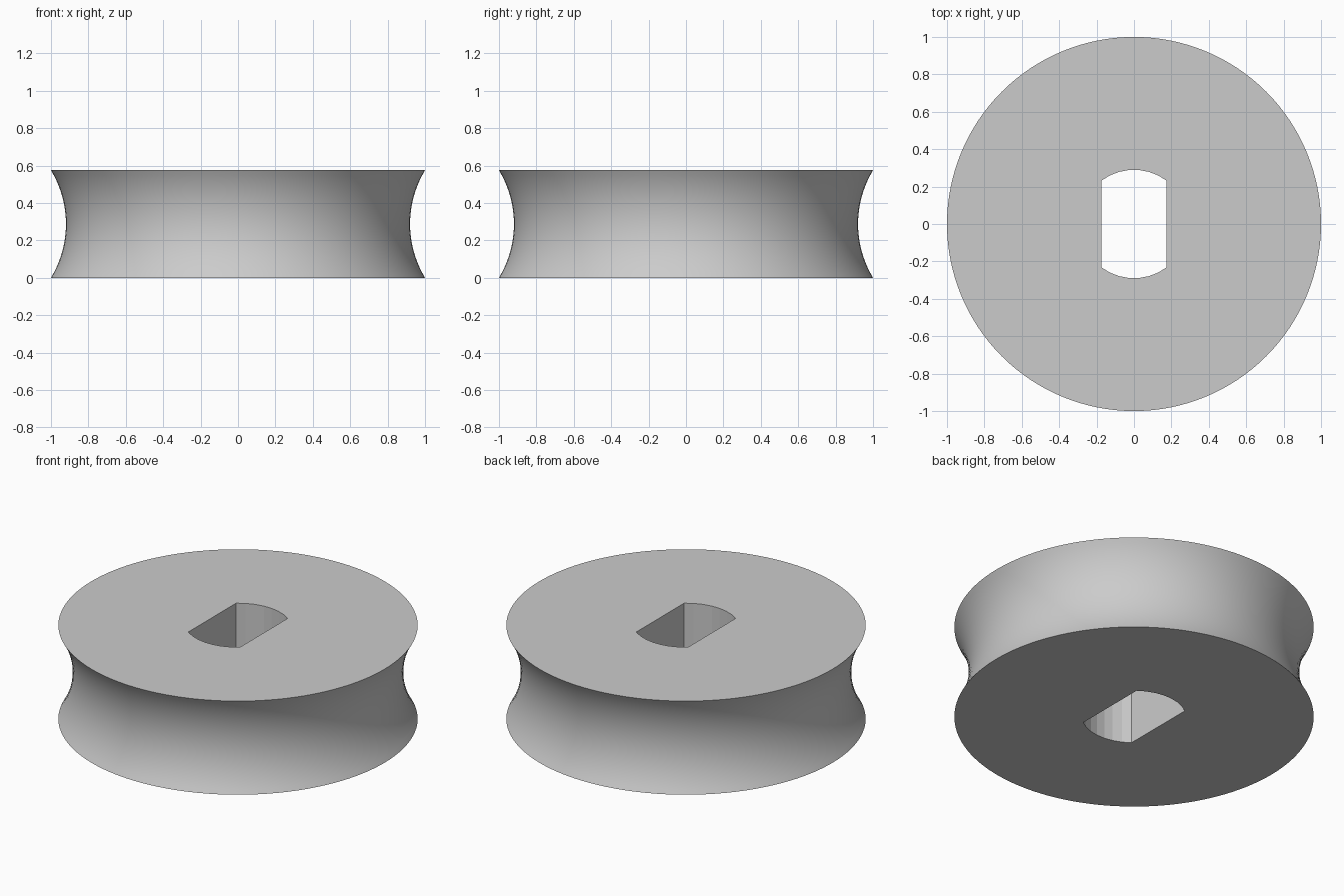
import bpy
import bmesh
from math import asin, cos, sin, sqrt, pi

cube = bpy.data.objects.get("Cube")
if cube:
    bpy.data.objects.remove(cube, do_unlink=True)

HEIGHT = 0.575
RIM = 1.0             # radius at the top and bottom edges
WAIST = 0.92          # radius at the middle of the groove
HOLE_R = 0.29         # round ends of the shaft hole
HOLE_HALF = 0.175     # half the distance between its flats
SIDES, RINGS, HOLE_STEPS = 128, 20, 7

grey = bpy.data.materials.new("plain grey")
grey.use_nodes = True
colour = (0.6, 0.6, 0.6, 1)
grey.diffuse_color = colour
grey.node_tree.nodes["Principled BSDF"].inputs["Base Color"].default_value = colour


def groove_profile():
    """Radius and height along the concave arc of the rim."""
    half, depth = HEIGHT / 2, RIM - WAIST
    arc_r = (half ** 2 + depth ** 2) / (2 * depth)
    span = asin(half / arc_r)
    for i in range(RINGS + 1):
        a = span * (2 * i / RINGS - 1)
        yield WAIST + arc_r * (1 - cos(a)), half + arc_r * sin(a)


def hole_outline():
    """Circle with two parallel flats, anticlockwise."""
    span = asin(HOLE_HALF / HOLE_R)
    for middle in (pi / 2, -pi / 2):
        for i in range(HOLE_STEPS + 1):
            a = middle + span * (2 * i / HOLE_STEPS - 1)
            yield HOLE_R * cos(a), HOLE_R * sin(a)


bm = bmesh.new()


def ring(points, z):
    return [bm.verts.new((x, y, z)) for x, y in points]


def join(lower, upper, smooth):
    n = len(lower)
    for i in range(n):
        j = (i + 1) % n
        face = bm.faces.new((lower[i], lower[j], upper[j], upper[i]))
        face.smooth = smooth


def loop_edges(verts):
    return [bm.edges.get((v, verts[i - 1])) for i, v in enumerate(verts)]


# Grooved outer wall
circle = [(cos(2 * pi * i / SIDES), sin(2 * pi * i / SIDES)) for i in range(SIDES)]
rings = [ring([(r * x, r * y) for x, y in circle], z) for r, z in groove_profile()]
for lower, upper in zip(rings, rings[1:]):
    join(lower, upper, True)

# Shaft hole wall, kept faceted
outline = list(hole_outline())
hole_bottom, hole_top = ring(outline, 0), ring(outline, HEIGHT)
join(hole_bottom, hole_top, False)

# Flat end faces around the hole
for rim, hole, up in ((rings[0], hole_bottom, -1), (rings[-1], hole_top, 1)):
    bmesh.ops.triangle_fill(bm, edges=loop_edges(rim) + loop_edges(hole),
                            use_beauty=True, normal=(0, 0, up))
bmesh.ops.recalc_face_normals(bm, faces=bm.faces[:])

# Sharp borders between the groove and the end faces
for edge in bm.edges:
    if any(not f.smooth for f in edge.link_faces):
        edge.smooth = False

mesh = bpy.data.meshes.new("grooved_wheel")
bm.to_mesh(mesh)
bm.free()
mesh.materials.append(grey)
wheel = bpy.data.objects.new("grooved_wheel", mesh)
bpy.context.collection.objects.link(wheel)
